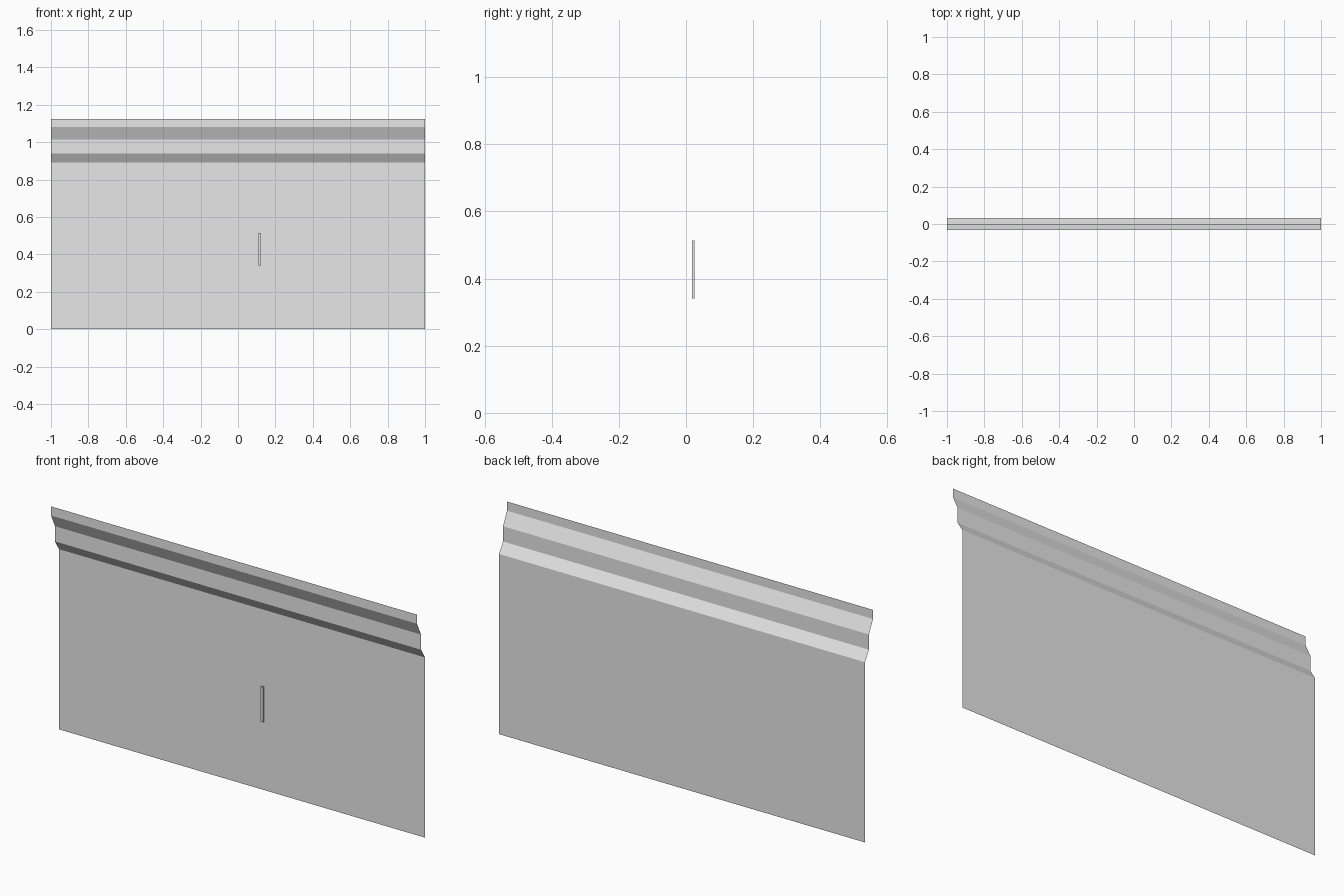
import bpy
import bmesh

if "Cube" in bpy.data.objects:
    bpy.data.objects.remove(bpy.data.objects["Cube"])

grey = bpy.data.materials.new("light grey")
grey.diffuse_color = (0.8, 0.8, 0.8, 1)
grey.use_nodes = True
grey.node_tree.nodes["Principled BSDF"].inputs["Base Color"].default_value = grey.diffuse_color


def add_object(name, bm):
    mesh = bpy.data.meshes.new(name)
    bm.to_mesh(mesh)
    bm.free()
    mesh.materials.append(grey)
    obj = bpy.data.objects.new(name, mesh)
    bpy.context.collection.objects.link(obj)
    return obj


# Wall panel: a thin open sheet whose top steps forward twice (y, z profile)
profile = [(0.031, 0.0), (0.031, 0.89), (0.0, 0.94),
           (0.0, 1.015), (-0.031, 1.08), (-0.031, 1.125)]
bm = bmesh.new()
rows = [[bm.verts.new((x, y, z)) for x in (-1, 1)] for y, z in profile]
for low, high in zip(rows, rows[1:]):
    bm.faces.new((low[0], low[1], high[1], high[0]))
add_object("wall_panel", bm)

# Handle: a slim upright bar just in front of the panel
bm = bmesh.new()
bmesh.ops.create_cube(bm, size=1)
bmesh.ops.scale(bm, vec=(0.013, 0.007, 0.174), verts=bm.verts)
bmesh.ops.translate(bm, vec=(0.117, 0.0215, 0.427), verts=bm.verts)
add_object("handle", bm)
